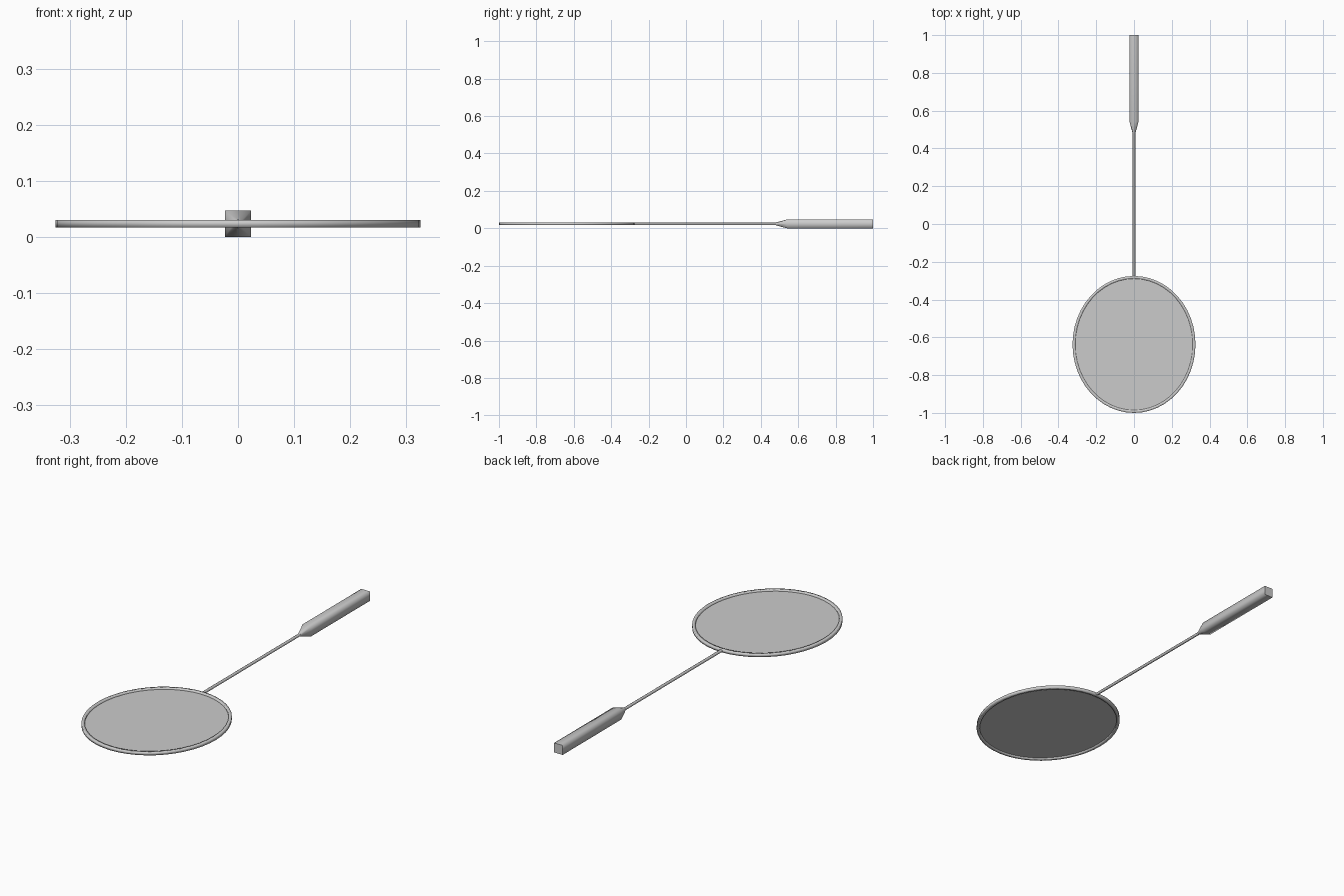
import bpy, bmesh, math

if "Cube" in bpy.data.objects:
    bpy.data.objects.remove(bpy.data.objects["Cube"])

ZC = 0.0245                      # mid height of the racket
CY, RX, RY = -0.6375, 0.3255, 0.3625   # head centre and outer radii
W, H = 0.0145, 0.014             # frame section
SIDES = 48


def finish(bm, name):
    bmesh.ops.recalc_face_normals(bm, faces=bm.faces)
    me = bpy.data.meshes.new(name)
    bm.to_mesh(me)
    bm.free()
    ob = bpy.data.objects.new(name, me)
    bpy.context.collection.objects.link(ob)
    return ob


def ellipse(bm, inset, z):
    return [bm.verts.new(((RX - inset) * math.cos(a), CY + (RY - inset) * math.sin(a), z))
            for a in (2 * math.pi * i / SIDES for i in range(SIDES))]


def bridge(bm, a, b, smooth=True):
    n = len(a)
    for i in range(n):
        f = bm.faces.new((a[i], a[(i + 1) % n], b[(i + 1) % n], b[i]))
        f.smooth = smooth


# head frame: square section swept round an ellipse
bm = bmesh.new()
section = [(0, ZC - H / 2), (0, ZC + H / 2), (W, ZC + H / 2), (W, ZC - H / 2)]
rings = [ellipse(bm, d, z) for d, z in section]
for k in range(4):
    bridge(bm, rings[k], rings[(k + 1) % 4])
finish(bm, "head_frame")

# string bed: thin membrane filling the frame
bm = bmesh.new()
bm.faces.new(ellipse(bm, W * 0.8, ZC))
finish(bm, "string_bed")


def loft(name, stations):
    """Eight-point rings along y; square=1 gives a square, 0 a circle."""
    bm = bmesh.new()
    loops = []
    for y, r, square in stations:
        ring = []
        for i in range(8):
            a = i * math.pi / 4
            k = r * (math.sqrt(2) if square and i % 2 else 1)
            ring.append(bm.verts.new((k * math.cos(a), y, ZC + k * math.sin(a))))
        loops.append(ring)
    for a, b in zip(loops, loops[1:]):
        bridge(bm, a, b)
    for cap in (loops[0], loops[-1]):
        f = bm.faces.new(cap)
        for e in f.edges:
            e.smooth = False
    return finish(bm, name)


# shaft, and grip that flares from round to square
loft("shaft", [(-0.283, 0.007, 0), (0.49, 0.007, 0)])
loft("grip", [(0.48, 0.0075, 0), (0.54, 0.0235, 1), (1.0, 0.0235, 1)])

# settle the lowest point on the ground
for ob in bpy.context.collection.objects:
    ob.location.z = 0.0235 - ZC
